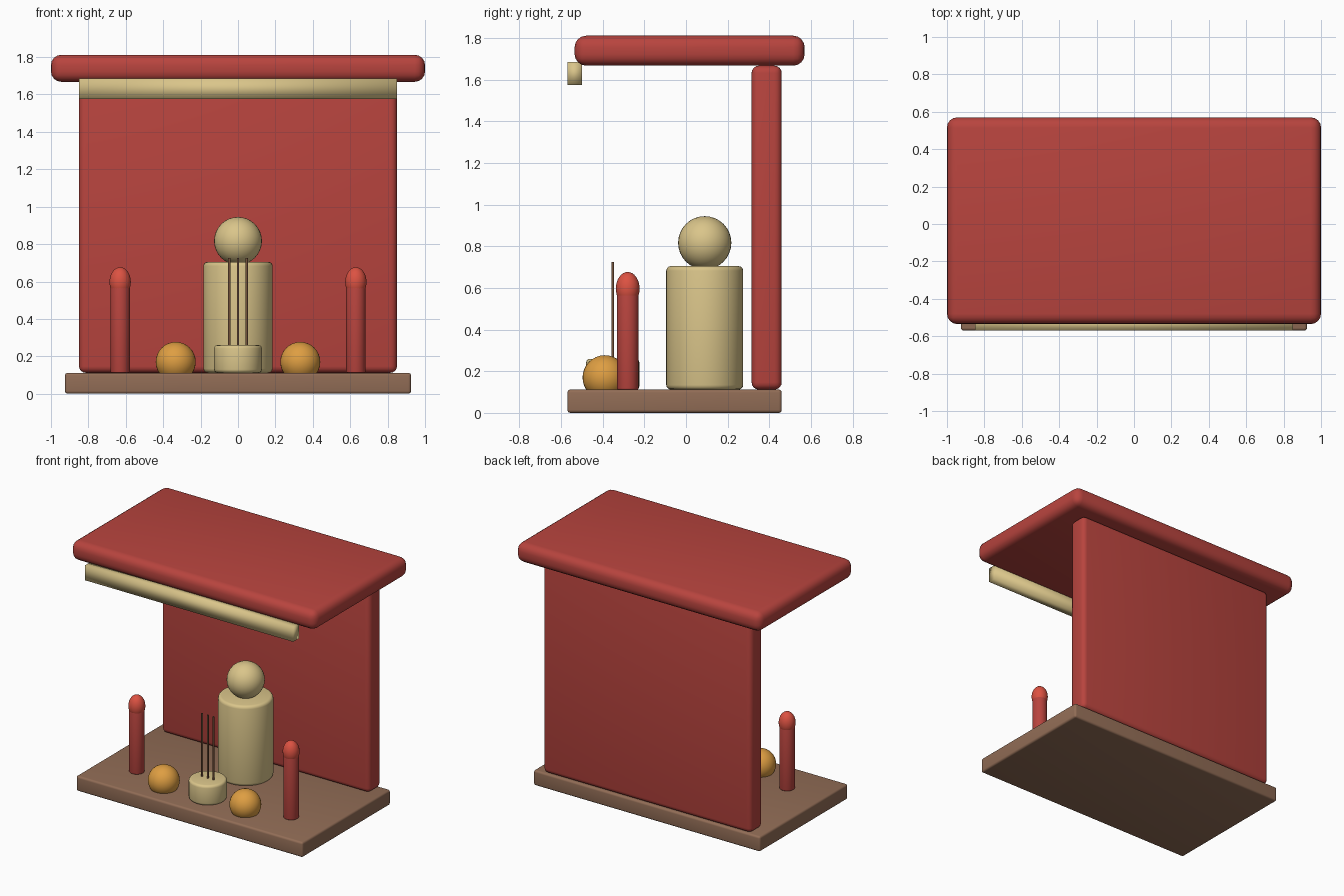
import bpy, bmesh, math
from mathutils import Matrix, Vector

if "Cube" in bpy.data.objects:
    bpy.data.objects.remove(bpy.data.objects["Cube"])


def material(name, rgb):
    m = bpy.data.materials.new(name)
    lin = [(c / 255 / 12.92) if c < 11 else ((c / 255 + 0.055) / 1.055) ** 2.4 for c in rgb]
    m.diffuse_color = (*lin, 1)
    m.use_nodes = True
    m.node_tree.nodes["Principled BSDF"].inputs["Base Color"].default_value = m.diffuse_color
    return m


RED = material("red lacquer", (184, 68, 62))
CREAM = material("cream", (218, 197, 138))
WOOD = material("brown wood", (146, 109, 86))
ORANGE = material("orange peel", (222, 158, 66))
FLAME = material("flame red", (220, 82, 66))
STICK = material("dark stick", (118, 84, 60))


def finish(name, bm, mat, smooth_all=False):
    mesh = bpy.data.meshes.new(name)
    bm.to_mesh(mesh)
    bm.free()
    mesh.materials.append(mat)
    ob = bpy.data.objects.new(name, mesh)
    bpy.context.collection.objects.link(ob)
    bpy.ops.object.select_all(action='DESELECT')
    ob.select_set(True)
    bpy.context.view_layer.objects.active = ob
    if smooth_all:
        bpy.ops.object.shade_smooth()
    else:
        bpy.ops.object.shade_smooth_by_angle(angle=math.radians(40))
    return ob


def box(name, lo, hi, mat, bevel=0.0):
    """Rounded box between two corners."""
    lo, hi = Vector(lo), Vector(hi)
    bm = bmesh.new()
    bmesh.ops.create_cube(bm, size=1, matrix=Matrix.Translation((lo + hi) / 2)
                          @ Matrix.Diagonal((*(hi - lo), 1)))
    if bevel:
        bmesh.ops.bevel(bm, geom=bm.edges[:], offset=bevel, segments=4,
                        profile=0.5, affect='EDGES')
    return finish(name, bm, mat, True)


def cylinder(name, x, y, z0, z1, r, mat, sides=32, bevel=0.0):
    """Upright cylinder with softened rims."""
    bm = bmesh.new()
    bmesh.ops.create_cone(bm, cap_ends=True, segments=sides, radius1=r, radius2=r,
                          depth=z1 - z0, matrix=Matrix.Translation((x, y, (z0 + z1) / 2)))
    if bevel:
        rims = [e for e in bm.edges if abs(e.verts[0].co.z - e.verts[1].co.z) < 1e-5]
        bmesh.ops.bevel(bm, geom=rims, offset=bevel, segments=3, profile=0.5, affect='EDGES')
    return finish(name, bm, mat)


def ball(name, x, y, z, r, mat, rz=None):
    bm = bmesh.new()
    bmesh.ops.create_uvsphere(bm, u_segments=32, v_segments=16, radius=1,
                              matrix=Matrix.Translation((x, y, z))
                              @ Matrix.Diagonal((r, r, rz or r, 1)))
    return finish(name, bm, mat, True)


# Shrine frame
box("base", (-0.925, -0.57, 0), (0.925, 0.46, 0.112), WOOD, 0.015)
box("back_wall", (-0.85, 0.315, 0.112), (0.85, 0.46, 1.668), RED, 0.035)
box("roof", (-1, -0.535, 1.668), (1, 0.57, 1.812), RED, 0.055)
box("front_valance", (-0.85, -0.57, 1.575), (0.85, -0.50, 1.685), CREAM)

# Seated figure
cylinder("figure_body", 0, 0.09, 0.112, 0.705, 0.185, CREAM, 48, 0.022)
ball("figure_head", 0, 0.09, 0.817, 0.128, CREAM)

# Incense bowl and sticks
cylinder("incense_bowl", 0, -0.352, 0.112, 0.26, 0.128, CREAM, 40, 0.018)
for i, x in enumerate((-0.046, 0, 0.046)):
    cylinder(f"incense_stick_{i + 1}", x, -0.352, 0.24, 0.725, 0.007, STICK, 10)

# Candles and fruit on both sides
for side, s in (("left", -1), ("right", 1)):
    cylinder(f"{side}_candle", s * 0.63, -0.28, 0.112, 0.57, 0.052, RED, 24, 0.006)
    ball(f"{side}_flame", s * 0.63, -0.28, 0.597, 0.057, FLAME, 0.08)
    ball(f"{side}_orange", s * 0.333, -0.39, 0.17, 0.107, ORANGE)
